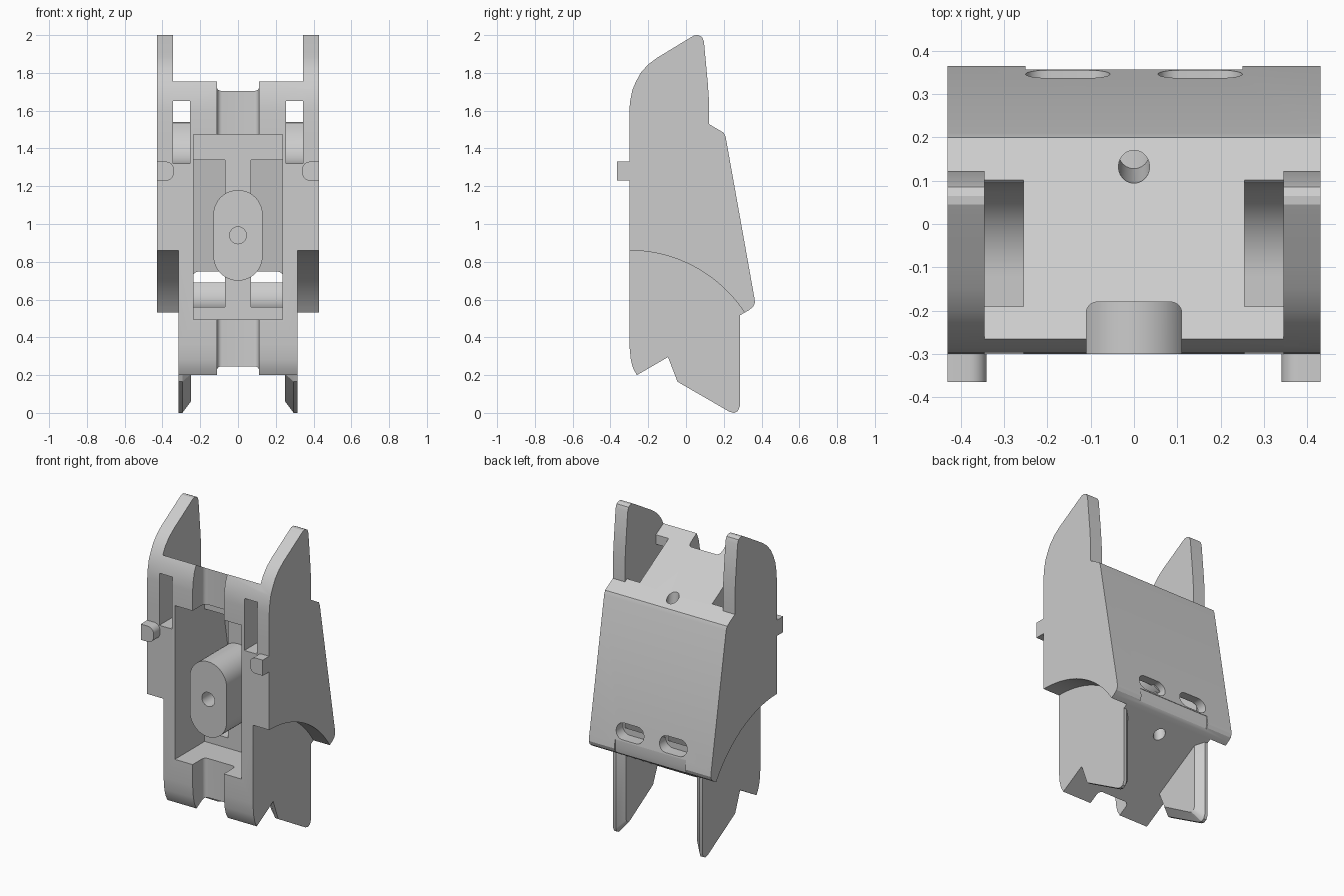
import bpy, bmesh, math
from mathutils import Vector

if "Cube" in bpy.data.objects:
    bpy.data.objects.remove(bpy.data.objects["Cube"], do_unlink=True)

grey = bpy.data.materials.new("light_grey")
grey.use_nodes = True
colour = (0.604, 0.604, 0.604, 1)
grey.diffuse_color = colour
grey.node_tree.nodes["Principled BSDF"].inputs["Base Color"].default_value = colour


def loft(name, loop_a, loop_b):
    """Solid between two matching closed loops of 3D points."""
    bm = bmesh.new()
    a = [bm.verts.new(p) for p in loop_a]
    b = [bm.verts.new(p) for p in loop_b]
    bm.faces.new(a)
    bm.faces.new(b[::-1])
    for i in range(len(a)):
        j = (i + 1) % len(a)
        bm.faces.new((a[i], b[i], b[j], a[j]))
    bmesh.ops.recalc_face_normals(bm, faces=bm.faces)
    mesh = bpy.data.meshes.new(name)
    bm.to_mesh(mesh)
    bm.free()
    mesh.materials.append(grey)
    ob = bpy.data.objects.new(name, mesh)
    bpy.context.collection.objects.link(ob)
    return ob


def side_prism(name, pts, x0, x1, far_pts=None):
    """Side profile (y, z) run across x."""
    return loft(name, [(x0, *p) for p in pts], [(x1, *p) for p in far_pts or pts])


def front_prism(name, pts, y0, y1):
    """Front profile (x, z) run along y."""
    return loft(name, [(x, y0, z) for x, z in pts], [(x, y1, z) for x, z in pts])


def box(x0, x1, z0, z1):
    return [(x0, z0), (x1, z0), (x1, z1), (x0, z1)]


def arc(cx, cy, r, a0, a1, n=12):
    angles = [math.radians(a0 + (a1 - a0) * i / n) for i in range(n + 1)]
    return [(cx + r * math.cos(a), cy + r * math.sin(a)) for a in angles]


def volume(mesh):
    bm = bmesh.new()
    bm.from_mesh(mesh)
    v = bm.calc_volume()
    bm.free()
    return v


def combine(target, tool, op):
    """Apply a boolean, moving to the next solver if the volume is implausible."""
    before, size = volume(target.data), volume(tool.data)
    low, high = (-size, 0) if op == 'DIFFERENCE' else (0, size)
    for solver in ('EXACT', 'MANIFOLD', 'FLOAT'):
        mod = target.modifiers.new(op, 'BOOLEAN')
        mod.operation, mod.solver, mod.object = op, solver, tool
        bpy.context.view_layer.update()
        graph = bpy.context.evaluated_depsgraph_get()
        mesh = bpy.data.meshes.new_from_object(target.evaluated_get(graph))
        target.modifiers.clear()
        if low - .002 < volume(mesh) - before < high + .002:
            target.data = mesh
            break
    bpy.data.objects.remove(tool, do_unlink=True)


def cut(tool):
    combine(body, tool, 'DIFFERENCE')


def add(tool):
    combine(body, tool, 'UNION')


# Main block with parallel sloping top and bottom
front_curve = [(-.3, 1.6), (-.296, 1.65), (-.284, 1.71), (-.265, 1.754)]
body = side_prism("main_body", [
    (-.26, .2), (.335, .545), (.357, .563), (.365, .585), (.361, .615),
    (.21, 1.46), (.2, 1.483), (.12, 1.53)] + front_curve[::-1]
    + [(-.3, .36), (-.292, .28), (-.28, .235)], -.43, .43)

# Arched cutaway under each flank, then the side windows
flank = arc(-.3, .13, .73, 90, 30, 20) + [(.5, .45), (.5, .1), (-.4, .1), (-.4, .86)]
window = [(-.4, 1.32), (-.4, 1.65), (-.19, 1.65), (-.19, 1.9), (.11, 1.9),
          (.11, 1.55)] + arc(-.12, 1.535, .215, 0, -90)
for s in (-1, 1):
    cut(side_prism("flank_cutter", flank, .315 * s, .6 * s))
    cut(side_prism("window_cutter", window, .255 * s, .345 * s))

# Front groove with rounded inner corners, and the pocket
groove = [(-.11, -.5)] + arc(-.085, -.205, .025, 180, 90, 5) \
    + arc(.085, -.205, .025, 90, 0, 5) + [(.11, -.5)]
cut(loft("groove_cutter", [(x, y, .1) for x, y in groove], [(x, y, 1.9) for x, y in groove]))
cut(front_prism("pocket_cutter", box(-.235, .235, .495, 1.475), -.5, 0))

# Deep twin wells with curved floors and slots through the rear wall
well = [(-.1, 1.34), (.175, 1.34), (.287, .71), (.27, .66), (.235, .615),
        (.18, .58), (.1, .562), (-.1, .56)]
for s in (-1, 1):
    cut(side_prism("well_cutter", well, .07 * s, .235 * s))
    mid = .1525 * s
    slot = arc(mid + .0475, .7, .05, -90, 90) + arc(mid - .0475, .7, .05, 90, 270)
    cut(front_prism("slot_cutter", slot, .28, .5))

# Trimmed centre of the rear lip
cut(side_prism("lip_cutter", [(.32, .5), (.33, .532), (.35, .56), (.355, .59),
                              (.354, .64), (.4, .65), (.4, .5)], -.25, .25))

# Long bore from the top slope to the bottom slope
start, end = Vector((0, .125, 1.6)), Vector((0, .235, .4))
ring = arc(0, 0, .036, 0, 345, 23)
cut(loft("bore_cutter", [start + Vector((x, y, 0)) for x, y in ring],
         [end + Vector((x, y, 0)) for x, y in ring]))

# Oval boss reaching into the sloping rear wall, with a blind hole
oval = arc(0, 1.05, .13, 0, 180, 20) + arc(0, .83, .13, 180, 360, 20)
add(loft("boss", [(x, -.3, z) for x, z in oval],
         [(x, .165 + (1.48 - z) * .178, z) for x, z in oval]))
cut(front_prism("boss_hole_cutter", arc(0, .94, .045, 0, 345, 23), -.5, -.2))

# Cheeks, legs and pegs on both sides
cheek = front_curve + [(-.24, 1.8), (-.2, 1.845), (-.15, 1.882), (-.1, 1.912), (.02, 1.985),
                       (.045, 1.999), (.065, 2), (.085, 1.99), (.095, 1.965),
                       (.115, 1.75), (.122, 1.65), (.122, 1.45), (-.3, 1.45)]
leg = [(-.12, .3), (-.095, .295), (-.045, .165), (.23, .006), (.255, 0), (.275, .01),
       (.285, .035), (.285, .53), (.2, .53)]
leg_inner = [(-.12, .3), (-.07, .31), (-.025, .205), (.2, .07), (.22, .06), (.235, .065),
             (.245, .085), (.245, .53), (.2, .53)]
for s in (-1, 1):
    add(side_prism("cheek", cheek, .345 * s, .43 * s))
    add(side_prism("leg", leg, .295 * s, .315 * s))
    add(side_prism("leg_inner", leg, .295 * s, .25 * s, leg_inner))
    peg = [(.43 * s, 1.23), (.43 * s, 1.33)] + arc(.38 * s, 1.29, .04, 90, 90 + 90 * s, 6) \
        + arc(.38 * s, 1.27, .04, 180 if s > 0 else 0, 270 if s > 0 else -90, 6)
    add(front_prism("peg", peg, -.365, -.25))

# Smooth the curved faces and keep the edges crisp
bpy.ops.object.select_all(action='DESELECT')
body.select_set(True)
bpy.context.view_layer.objects.active = body
bpy.ops.object.shade_smooth_by_angle(angle=math.radians(25))
